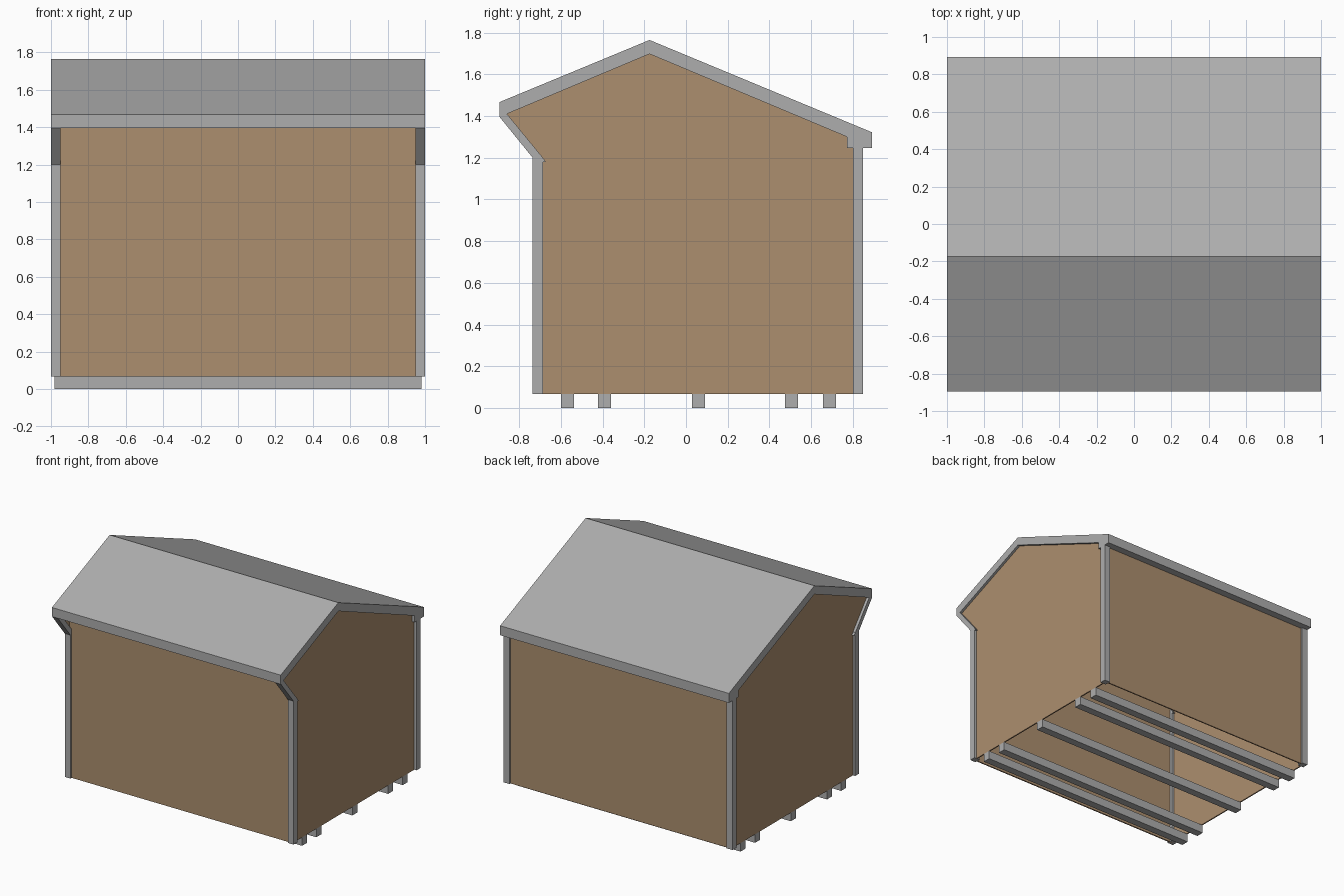
import bpy

if "Cube" in bpy.data.objects:
    bpy.data.objects.remove(bpy.data.objects["Cube"])


def material(name, rgb):
    m = bpy.data.materials.new(name)
    m.diffuse_color = (*rgb, 1)
    m.use_nodes = True
    m.node_tree.nodes["Principled BSDF"].inputs["Base Color"].default_value = m.diffuse_color
    return m


GREY = material("grey trim", (0.42, 0.42, 0.42))
WOOD = material("brown boards", (0.415, 0.273, 0.157))


def prism(name, profile, x0, x1, mat):
    """Extrude a (y, z) profile, counter-clockwise seen from +x, along x."""
    n = len(profile)
    verts = [(x, y, z) for x in (x0, x1) for y, z in profile]
    faces = [list(range(n))[::-1], list(range(n, 2 * n))]
    faces += [[i, (i + 1) % n, n + (i + 1) % n, n + i] for i in range(n)]
    mesh = bpy.data.meshes.new(name)
    mesh.from_pydata(verts, [], faces)
    mesh.materials.append(mat)
    obj = bpy.data.objects.new(name, mesh)
    bpy.context.collection.objects.link(obj)
    return obj


def box(name, x0, x1, y0, y1, z0, z1, mat):
    return prism(name, [(y0, z0), (y1, z0), (y1, z1), (y0, z1)], x0, x1, mat)


BASE = 0.067

# Roof: asymmetric gable slab with a thickened back eave
prism("roof", [(-0.895, 1.395), (-0.86, 1.41), (-0.175, 1.698), (0.773, 1.30),
               (0.773, 1.247), (0.893, 1.247), (0.893, 1.322),
               (-0.175, 1.765), (-0.895, 1.467)], -1, 1, GREY)

# Corner posts, front braces and gable walls on both sides
gable = [(-0.69, BASE), (0.81, BASE), (0.81, 1.29), (-0.175, 1.705),
         (-0.865, 1.412), (-0.69, 1.19)]
brace = [(-0.735, 1.2), (-0.735, 1.18), (-0.672, 1.18),
         (-0.69, 1.205), (-0.86, 1.412), (-0.895, 1.397)]
for side, s in (("left", -1), ("right", 1)):
    a, b = sorted((s * 0.95, s * 1.0))
    box(side + "_front_post", a, b, -0.735, -0.685, BASE, 1.2, GREY)
    box(side + "_back_post", a, b, 0.80, 0.848, BASE, 1.26, GREY)
    prism(side + "_brace", brace, a, b, GREY)
    a, b = sorted((s * 0.97, s * 0.98))
    prism(side + "_gable_wall", gable, a, b, WOOD)

# Front and back walls
box("front_wall", -0.975, 0.975, -0.72, -0.71, BASE, 1.48, WOOD)
box("back_wall", -0.975, 0.975, 0.825, 0.835, BASE, 1.26, WOOD)

# Floor bearers under the open base
for i, y in enumerate((-0.568, -0.391, 0.06, 0.506, 0.688)):
    box(f"bearer_{i + 1}", -0.98, 0.98, y - 0.031, y + 0.031, 0, BASE, GREY)
